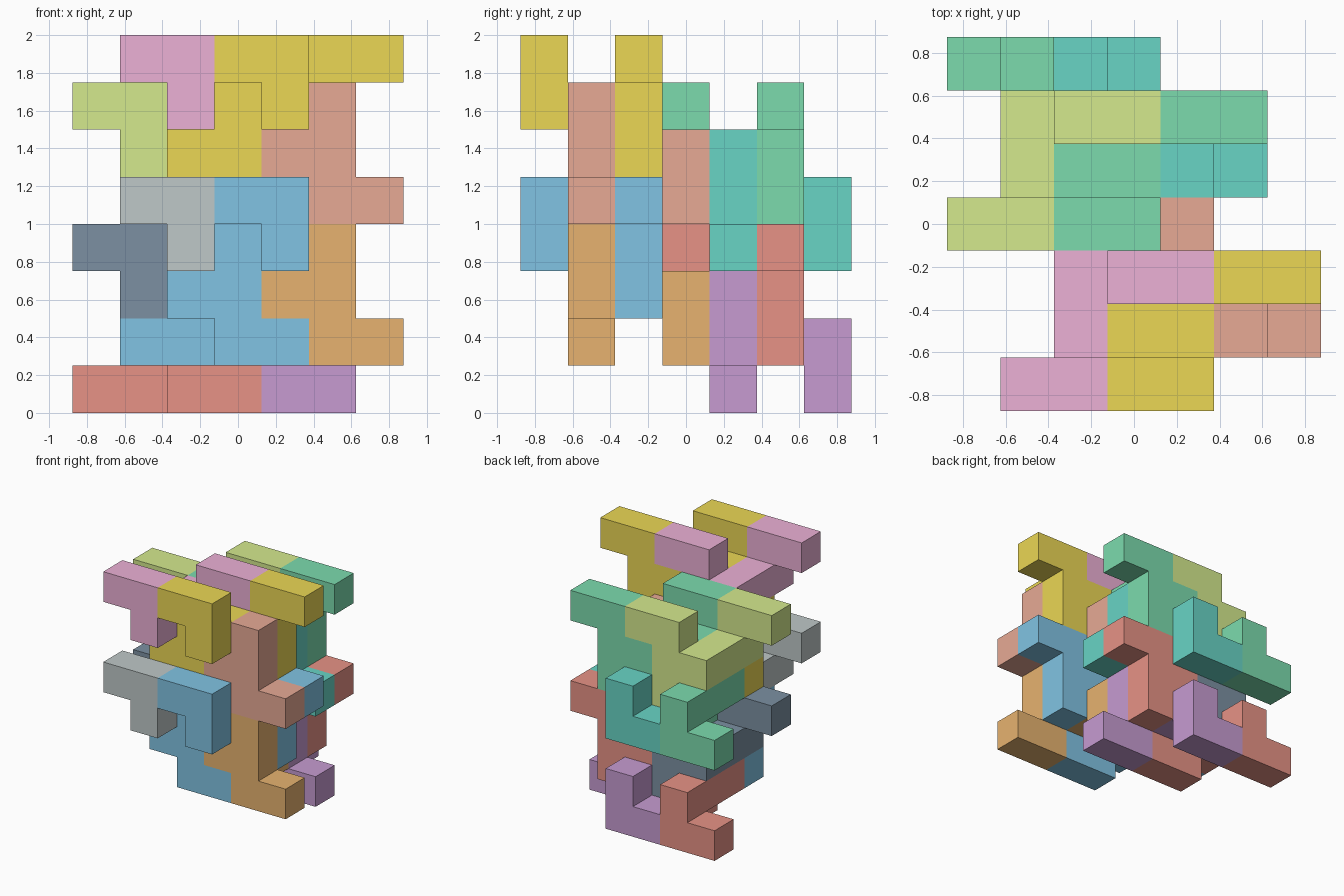
import bpy, bmesh

if "Cube" in bpy.data.objects:
    bpy.data.objects.remove(bpy.data.objects["Cube"])

U = 0.25  # edge of one cube cell

# Interlocking hook, in cell coordinates (x, y, z)
HOOK = [(3, 0, 7), (4, 0, 7), (4, 0, 6), (4, 1, 6), (4, 2, 6),
        (5, 2, 6), (5, 2, 7), (6, 2, 7), (5, 2, 5)]
# Partner hook: half turn about x, slid two cells to the left
TURNED = [(x - 2, 3 - y, 11 - z) for x, y, z in HOOK]


def shift(cells, dx, dy, dz):
    return [(x + dx, y + dy, z + dz) for x, y, z in cells]


def block(name, cells, color):
    """Joined cubes with the inner walls removed."""
    filled = set(cells)
    bm = bmesh.new()
    for c in cells:
        for axis in range(3):
            for side in (0, 1):
                n = list(c)
                n[axis] += 2 * side - 1
                if tuple(n) in filled:
                    continue
                a, b = (axis + 1) % 3, (axis + 2) % 3
                corners = []
                for s, t in ((0, 0), (1, 0), (1, 1), (0, 1)):
                    p = list(c)
                    p[axis] += side
                    p[a] += s
                    p[b] += t
                    corners.append(((p[0] - 3.5) * U, (p[1] - 3.5) * U, p[2] * U))
                if not side:
                    corners.reverse()
                bm.faces.new([bm.verts.new(v) for v in corners])
    bmesh.ops.remove_doubles(bm, verts=bm.verts, dist=0.001)
    bmesh.ops.dissolve_limit(bm, angle_limit=0.01, verts=bm.verts, edges=bm.edges)
    mesh = bpy.data.meshes.new(name)
    bm.to_mesh(mesh)
    bm.free()
    ob = bpy.data.objects.new(name, mesh)
    bpy.context.collection.objects.link(ob)
    mat = bpy.data.materials.new(name + "_color")
    mat.diffuse_color = (*color, 1)
    mat.use_nodes = True
    mat.node_tree.nodes["Principled BSDF"].inputs["Base Color"].default_value = mat.diffuse_color
    mesh.materials.append(mat)


# Left, middle and right colours of each row, by cell offset
ROWS = [
    ("front_upper", (0, 0, 0), ((.84, .44, .67), (.83, .68, .09), (.80, .40, .30))),
    ("front_lower", (0, 0, -3), ((.52, .58, .58), (.22, .55, .77), (.80, .45, .16))),
    ("back_upper", (-1, 3, -1), ((.66, .82, .27), (.20, .71, .42), (.14, .66, .56))),
    ("back_lower", (-1, 3, -4), ((.20, .28, .36), (.80, .29, .24), (.57, .33, .64))),
]
for row, off, (left, middle, right) in ROWS:
    block(row + "_left_hook", shift(shift(HOOK, -2, 0, 0), *off), left)
    block(row + "_middle_double_hook", shift(HOOK + TURNED, *off), middle)
    block(row + "_right_hook", shift(shift(TURNED, 2, 0, 0), *off), right)
